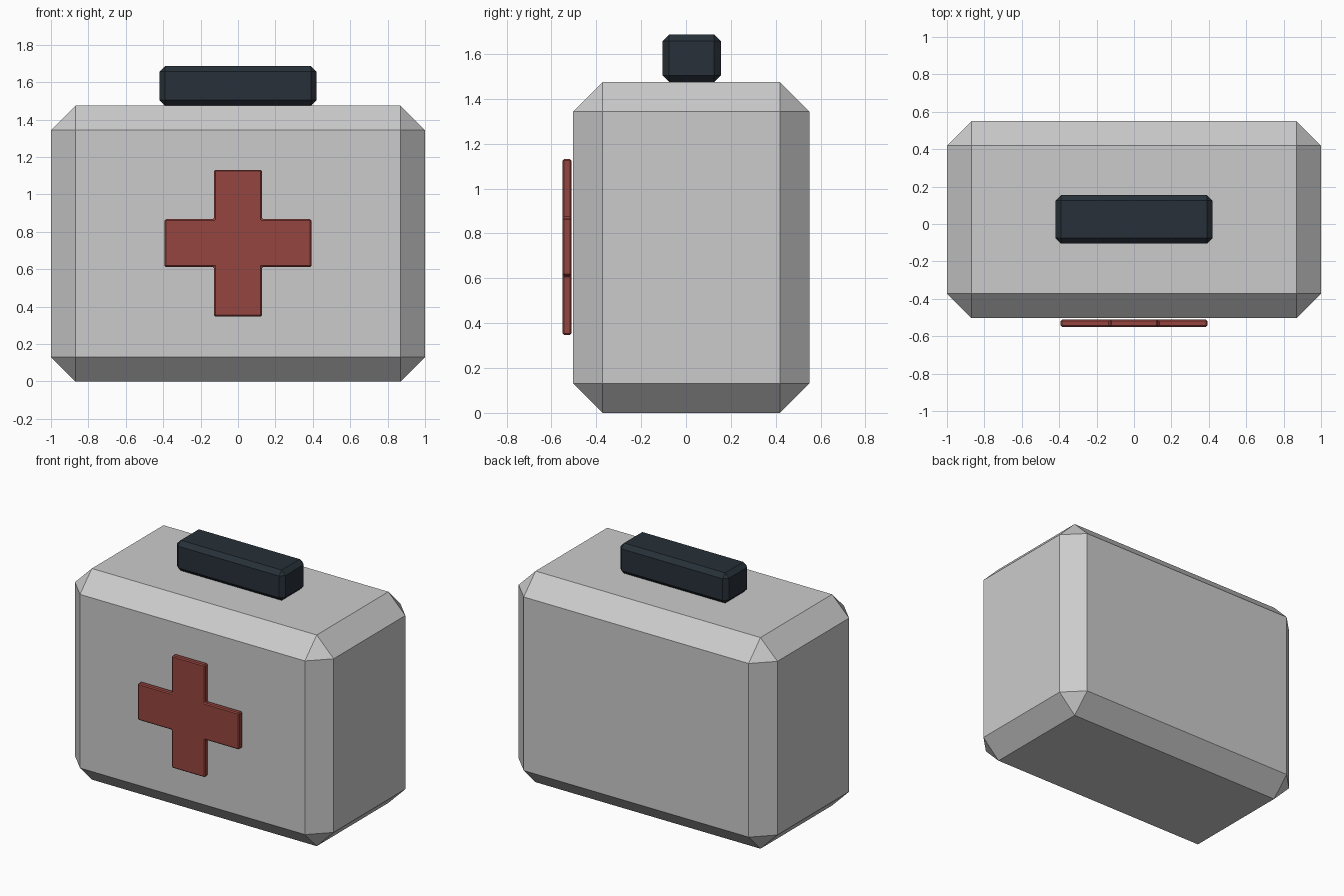
import bpy, bmesh

if "Cube" in bpy.data.objects:
    bpy.data.objects.remove(bpy.data.objects["Cube"])


def finish(name, bm, bevel, color=None):
    # Chamfer every edge with a single flat segment
    bmesh.ops.recalc_face_normals(bm, faces=bm.faces[:])
    bmesh.ops.bevel(bm, geom=bm.edges[:], offset=bevel, offset_type='OFFSET',
                    segments=1, profile=0.5, affect='EDGES')
    mesh = bpy.data.meshes.new(name)
    bm.to_mesh(mesh)
    bm.free()
    if color:
        mat = bpy.data.materials.new(name + "_color")
        mat.diffuse_color = (*color, 1)
        mat.use_nodes = True
        mat.node_tree.nodes["Principled BSDF"].inputs["Base Color"].default_value = mat.diffuse_color
        mesh.materials.append(mat)
    obj = bpy.data.objects.new(name, mesh)
    bpy.context.collection.objects.link(obj)
    return obj


def chamfered_box(name, lo, hi, bevel, color=None):
    bm = bmesh.new()
    bmesh.ops.create_cube(bm, size=1)
    for v in bm.verts:
        v.co = [h if c > 0 else l for c, l, h in zip(v.co, lo, hi)]
    return finish(name, bm, bevel, color)


# Case body
chamfered_box("case_body", (-1, -0.503, 0), (1, 0.55, 1.475), 0.131)

# Carry handle
chamfered_box("handle", (-0.42, -0.105, 1.475), (0.42, 0.155, 1.687), 0.03,
              (0.02, 0.03, 0.04))

# Front cross, extruded from its outline
L, w, zc = 0.392, 0.128, 0.74
outline = [(-w, -L), (w, -L), (w, -w), (L, -w), (L, w), (w, w),
           (w, L), (-w, L), (-w, w), (-L, w), (-L, -w), (-w, -w)]
bm = bmesh.new()
face = bm.faces.new([bm.verts.new((x, -0.55, zc + z)) for x, z in outline])
ext = bmesh.ops.extrude_face_region(bm, geom=[face], use_keep_orig=True)
for v in ext["geom"]:
    if isinstance(v, bmesh.types.BMVert):
        v.co.y = -0.511
finish("front_cross", bm, 0.007, (0.3, 0.06, 0.05))
